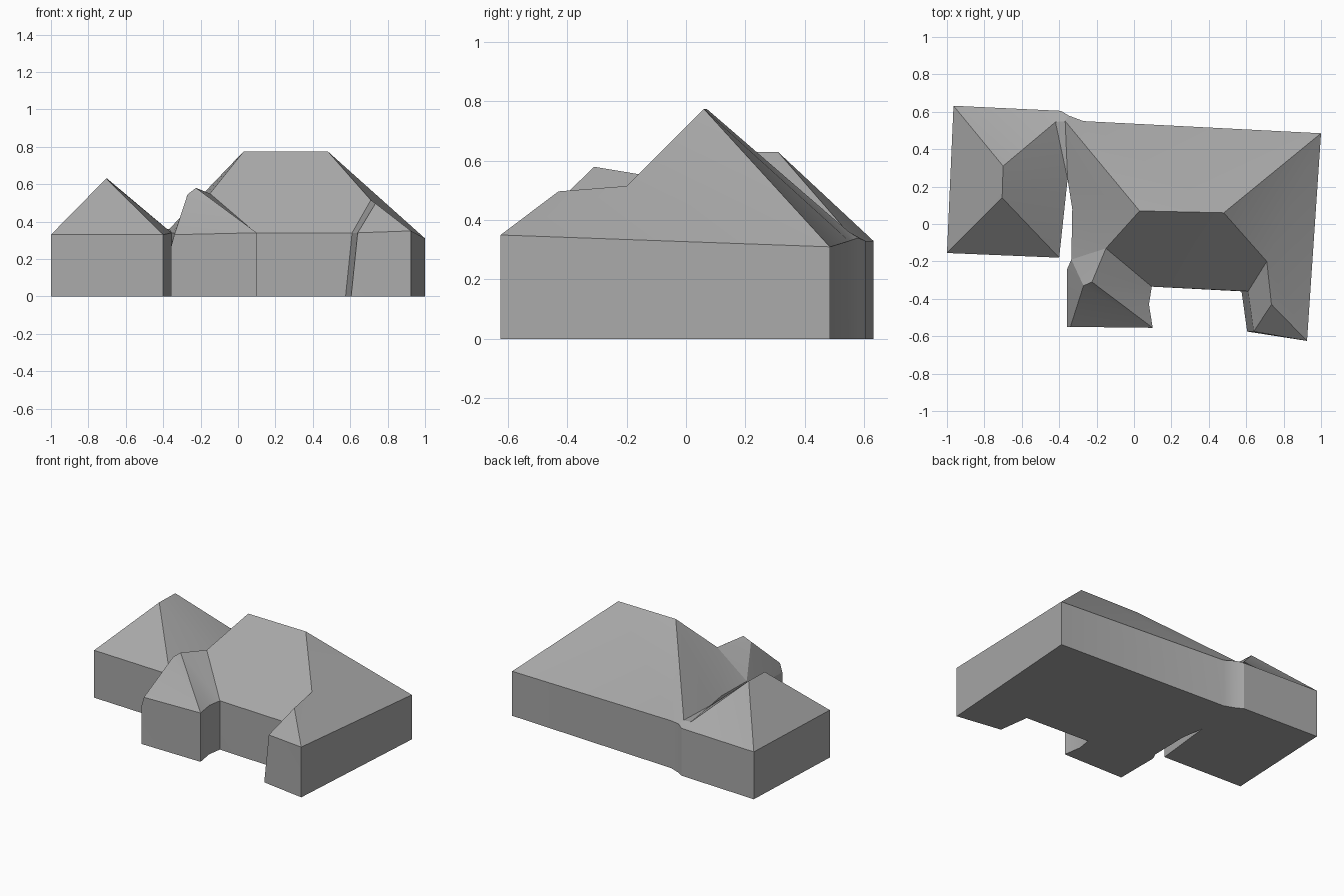
import bpy, bmesh, math
from mathutils import Vector

cube = bpy.data.objects.get("Cube")
if cube:
    bpy.data.objects.remove(cube)

# Single plaster colour
grey = bpy.data.materials.new("plain grey")
grey.use_nodes = True
colour = (0.4, 0.4, 0.4, 1)
grey.diffuse_color = colour
grey.node_tree.nodes["Principled BSDF"].inputs["Base Color"].default_value = colour

# Eave corners, counter-clockwise from the front of the right-hand wing
eaves = {
    "wing_front_outer": (-1, -.155, .33), "wing_front_inner": (-.4, -.18, .33),
    "court_back": (-.355, .24, .34), "court_mid": (-.33, .08, .34),
    "court_front": (-.335, -.19, .34), "porch_side": (-.357, -.24, .28),
    "porch_low": (-.357, -.55, .27), "porch_left": (-.34, -.55, .33),
    "porch_right": (.1, -.555, .34), "porch_neck": (.08, -.43, .34),
    "porch_inner": (.095, -.335, .34), "bay_inner": (.61, -.36, .34),
    "bay_left": (.64, -.575, .34), "bay_right": (.925, -.625, .35),
    "back_left": (1, .485, .31), "back_mid": (-.27, .55, .33),
    "back_step": (-.35, .58, .34), "wing_back_inner": (-.39, .605, .33),
    "wing_back_outer": (-.965, .632, .33),
}

# Ridge ends, peaks and valley meeting points
ridges = {
    "wing_ridge_front": (-.705, .14, .63), "wing_ridge_back": (-.7, .31, .63),
    "valley_wing": (-.42, .545, .36), "valley_main": (-.368, .55, .36),
    "main_ridge_right": (.03, .07, .775), "main_ridge_left": (.48, .06, .775),
    "porch_valley": (-.15, -.13, .55), "porch_peak_right": (-.27, -.33, .545),
    "porch_peak_left": (-.225, -.31, .58),
    "bay_valley": (.71, -.2, .515), "bay_peak": (.735, -.43, .497),
}
points = {**eaves, **ridges}


def finish(name, bm):
    bmesh.ops.triangulate(bm, faces=bm.faces[:])
    mesh = bpy.data.meshes.new(name)
    bm.to_mesh(mesh)
    bm.free()
    obj = bpy.data.objects.new(name, mesh)
    obj.data.materials.append(grey)
    bpy.context.collection.objects.link(obj)
    bpy.ops.object.select_all(action="DESELECT")
    obj.select_set(True)
    bpy.context.view_layer.objects.active = obj
    bpy.ops.object.shade_smooth_by_angle(angle=math.radians(25))


def roof(name, *slopes):
    """Roof surface whose slopes are lists of named corners, facing up."""
    bm = bmesh.new()
    verts = {}
    for slope in slopes:
        corners = slope.split()
        for c in corners:
            if c not in verts:
                verts[c] = bm.verts.new(points[c])
        face = bm.faces.new([verts[c] for c in corners])
        face.normal_update()
        if face.normal.z < 0:
            face.normal_flip()
    finish(name, bm)


# Walls rise from the ground to the eaves; the bay wall leans inward
bm = bmesh.new()
lean = {"bay_inner": -.035, "bay_left": -.035}
top = [bm.verts.new(p) for p in eaves.values()]
base = [bm.verts.new((p[0] + lean.get(n, 0), p[1], 0)) for n, p in eaves.items()]
for i in range(len(top)):
    j = (i + 1) % len(top)
    bm.faces.new((base[i], base[j], top[j], top[i]))
bm.faces.new(base[::-1])
finish("walls_and_floor", bm)

roof("wing_roof",
     "wing_front_outer wing_front_inner wing_ridge_front",
     "wing_back_outer wing_front_outer wing_ridge_front wing_ridge_back",
     "wing_front_inner court_back valley_main valley_wing wing_ridge_back wing_ridge_front",
     "wing_back_inner wing_back_outer wing_ridge_back valley_wing",
     "valley_wing valley_main back_step wing_back_inner")

roof("main_roof",
     "back_mid back_step valley_main",
     "back_left back_mid valley_main main_ridge_right main_ridge_left",
     "valley_main court_back court_mid court_front porch_valley main_ridge_right",
     "porch_inner bay_inner bay_valley main_ridge_left main_ridge_right porch_valley",
     "bay_right back_left main_ridge_left bay_valley bay_peak")

roof("porch_roof",
     "court_front porch_side porch_low porch_left porch_peak_right",
     "court_front porch_peak_right porch_peak_left porch_valley",
     "porch_left porch_right porch_peak_left porch_peak_right",
     "porch_right porch_neck porch_inner porch_valley porch_peak_left")

roof("bay_roof",
     "bay_inner bay_left bay_peak bay_valley",
     "bay_left bay_right bay_peak")
